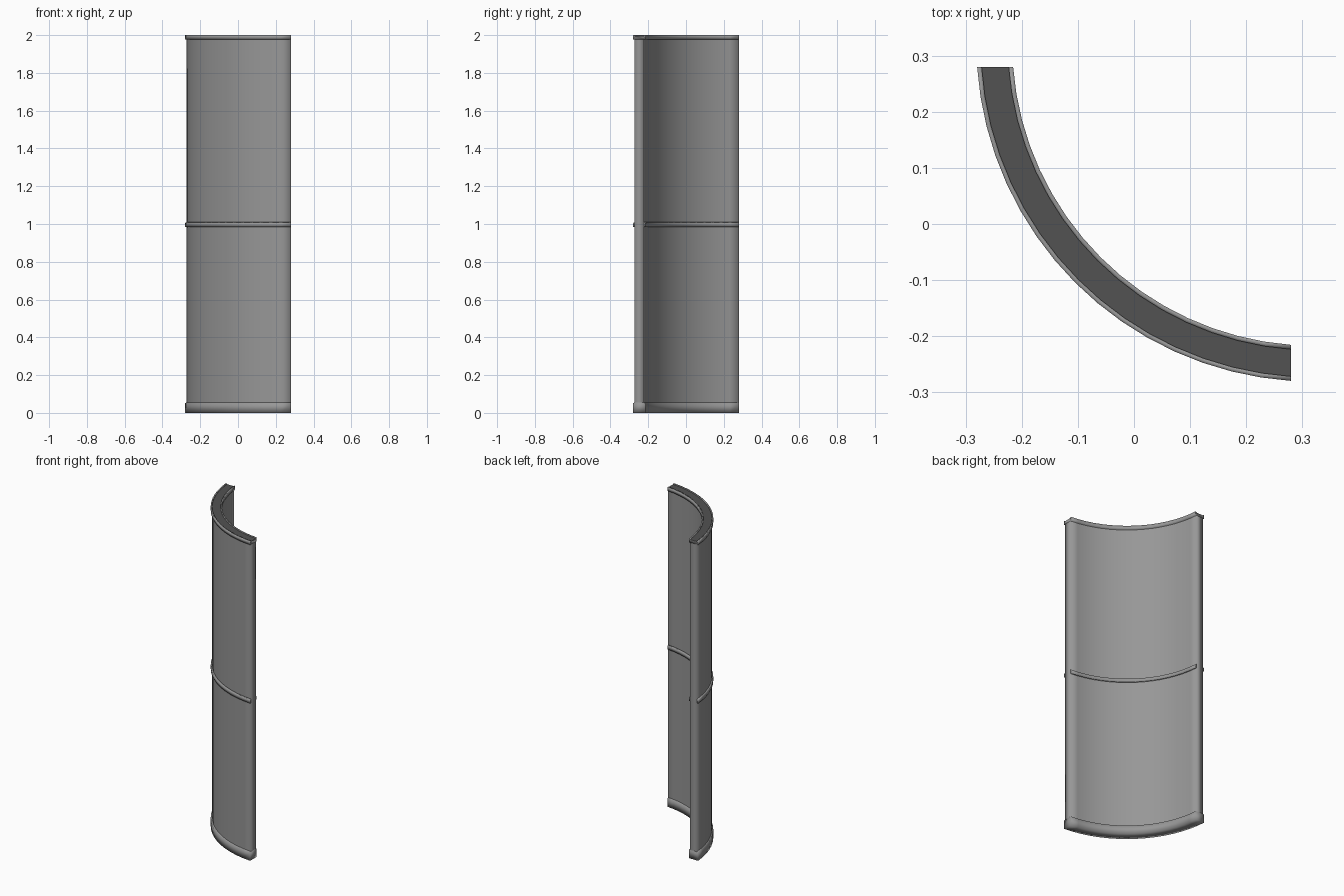
import bpy, bmesh, math

if "Cube" in bpy.data.objects:
    bpy.data.objects.remove(bpy.data.objects["Cube"])

CENTRE = 0.321      # arc centre lies on the x = y diagonal
END = 0.28          # both ends are trimmed flat on x = END and y = END
SEGMENTS = 16
R_OUT, R_IN = 0.602, 0.538            # trim faces
WALL_OUT, WALL_IN = 0.594, 0.546      # panel faces


def material(name, value):
    mat = bpy.data.materials.new(name)
    mat.diffuse_color = (value, value, value, 1)
    mat.use_nodes = True
    mat.node_tree.nodes["Principled BSDF"].inputs["Base Color"].default_value = mat.diffuse_color
    return mat


GREY = material("grey", 0.31)
DARK = material("dark_grey", 0.085)


def arc_point(r, t):
    # point at fraction t along an arc that ends on the trim planes
    start = math.asin((CENTRE - END) / r)
    a = math.pi + start + t * (math.pi / 2 - 2 * start)
    return CENTRE + r * math.cos(a), CENTRE + r * math.sin(a)


def sweep(name, profile, mat=GREY, skip=(), end_caps=True):
    # sweep a closed (radius, height) profile along the arc, leaving out
    # the profile sides listed in skip; shading runs smoothly round the ends
    bm = bmesh.new()
    rings = []
    for i in range(SEGMENTS + 1):
        rings.append([bm.verts.new((*arc_point(r, i / SEGMENTS), z)) for r, z in profile])
    n = len(profile)
    for a, b in zip(rings, rings[1:]):
        for k in range(n):
            if k not in skip:
                m = (k + 1) % n
                bm.faces.new((a[k], b[k], b[m], a[m]))
    if end_caps:
        bm.faces.new(rings[0])
        bm.faces.new(rings[-1][::-1])
        bmesh.ops.recalc_face_normals(bm, faces=bm.faces)
    for f in bm.faces:
        f.smooth = True
    bm.normal_update()
    mesh = bpy.data.meshes.new(name)
    bm.to_mesh(mesh)
    bm.free()
    mesh.materials.append(mat)
    obj = bpy.data.objects.new(name, mesh)
    bpy.context.collection.objects.link(obj)


# Curved wall panel between skirting and top rail (hidden top and bottom left out)
sweep("wall_panel", [(WALL_IN, 0.054), (WALL_OUT, 0.054),
                     (WALL_OUT, 1.978), (WALL_IN, 1.978)], skip=(0, 2))

# Skirting block
sweep("skirting", [(R_IN, 0), (R_OUT, 0), (R_OUT, 0.051), (WALL_OUT, 0.055),
                   (WALL_IN, 0.055), (R_IN, 0.051)], skip=(3,))

# Middle rail strips on both faces
for side, wall, face in (("outer", WALL_OUT, R_OUT), ("inner", WALL_IN, R_IN)):
    sweep(f"middle_rail_{side}", [(wall, 0.985), (face, 0.985),
                                  (face, 1.006), (wall, 1.01)])

# Top rail with a shallow recess along its top
sweep("top_rail", [(R_IN, 1.977), (R_OUT, 1.977), (R_OUT, 2.0), (WALL_OUT, 2.0),
                   (WALL_OUT, 1.996), (WALL_IN, 1.996), (WALL_IN, 2.0), (R_IN, 2.0)],
      skip=(4,))

# Dark infill in the recess
sweep("top_infill", [(WALL_IN, 1.996), (WALL_OUT, 1.996)], mat=DARK, skip=(0,), end_caps=False)
